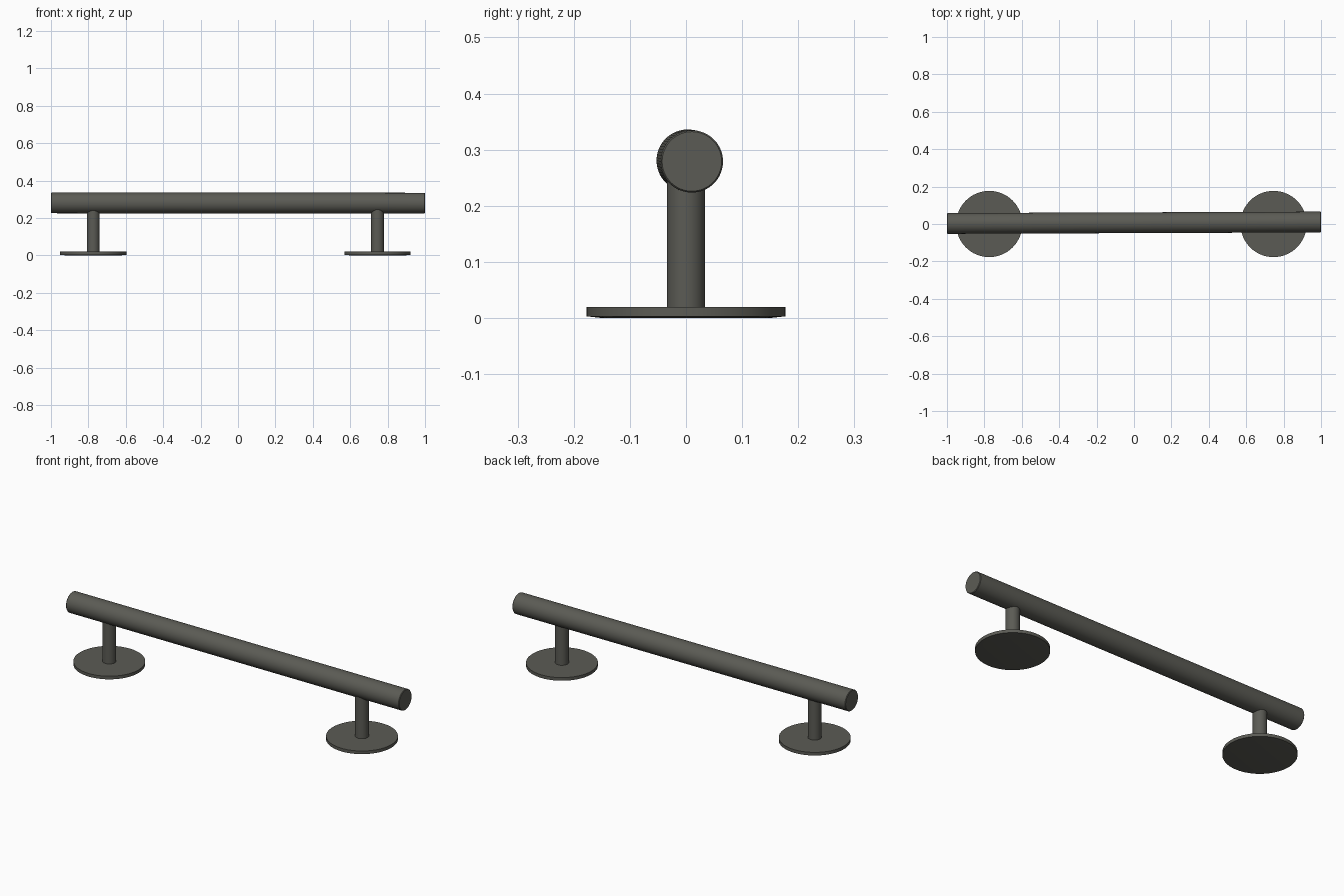
import bpy, bmesh, math
from mathutils import Vector

if "Cube" in bpy.data.objects:
    bpy.data.objects.remove(bpy.data.objects["Cube"])

metal = bpy.data.materials.new("dark_grey_metal")
metal.diffuse_color = (0.105, 0.105, 0.09, 1)
metal.use_nodes = True
metal.node_tree.nodes["Principled BSDF"].inputs["Base Color"].default_value = metal.diffuse_color


def lathe(name, profile, origin, axis=(0, 0, 1), sides=64):
    """Spin a (radius, height) profile about the given axis; ends are capped."""
    bm = bmesh.new()
    rings = [[bm.verts.new((r * math.cos(2 * math.pi * i / sides),
                            r * math.sin(2 * math.pi * i / sides), h))
              for i in range(sides)] for r, h in profile]
    for a, b in zip(rings, rings[1:]):
        for i in range(sides):
            j = (i + 1) % sides
            bm.faces.new((a[i], a[j], b[j], b[i]))
    bm.faces.new(rings[0][::-1])
    bm.faces.new(rings[-1])
    mesh = bpy.data.meshes.new(name)
    bm.to_mesh(mesh)
    bm.free()
    mesh.materials.append(metal)
    ob = bpy.data.objects.new(name, mesh)
    bpy.context.collection.objects.link(ob)
    ob.location = origin
    ob.rotation_euler = Vector(axis).to_track_quat('Z', 'Y').to_euler()
    bpy.ops.object.select_all(action='DESELECT')
    ob.select_set(True)
    bpy.context.view_layer.objects.active = ob
    bpy.ops.object.shade_smooth_by_angle(angle=math.radians(30))
    return ob


# Grab bar, very slightly skewed and with eased end edges
start, end = Vector((-0.9995, 0.003, 0.2805)), Vector((0.9995, 0.0105, 0.279))
length = (end - start).length
lathe("grab_bar", [(0.053, 0), (0.0555, 0.003), (0.0555, length - 0.003),
                   (0.053, length)], start, end - start)

# Two supports: a round wall plate and a post each
for side, x in (("left", -0.774), ("right", 0.746)):
    lathe(side + "_mounting_plate",
          [(0.15, 0), (0.177, 0.003), (0.177, 0.02)], (x, 0, 0))
    lathe(side + "_post", [(0.034, 0.01), (0.034, 0.245)], (x, 0, 0))
